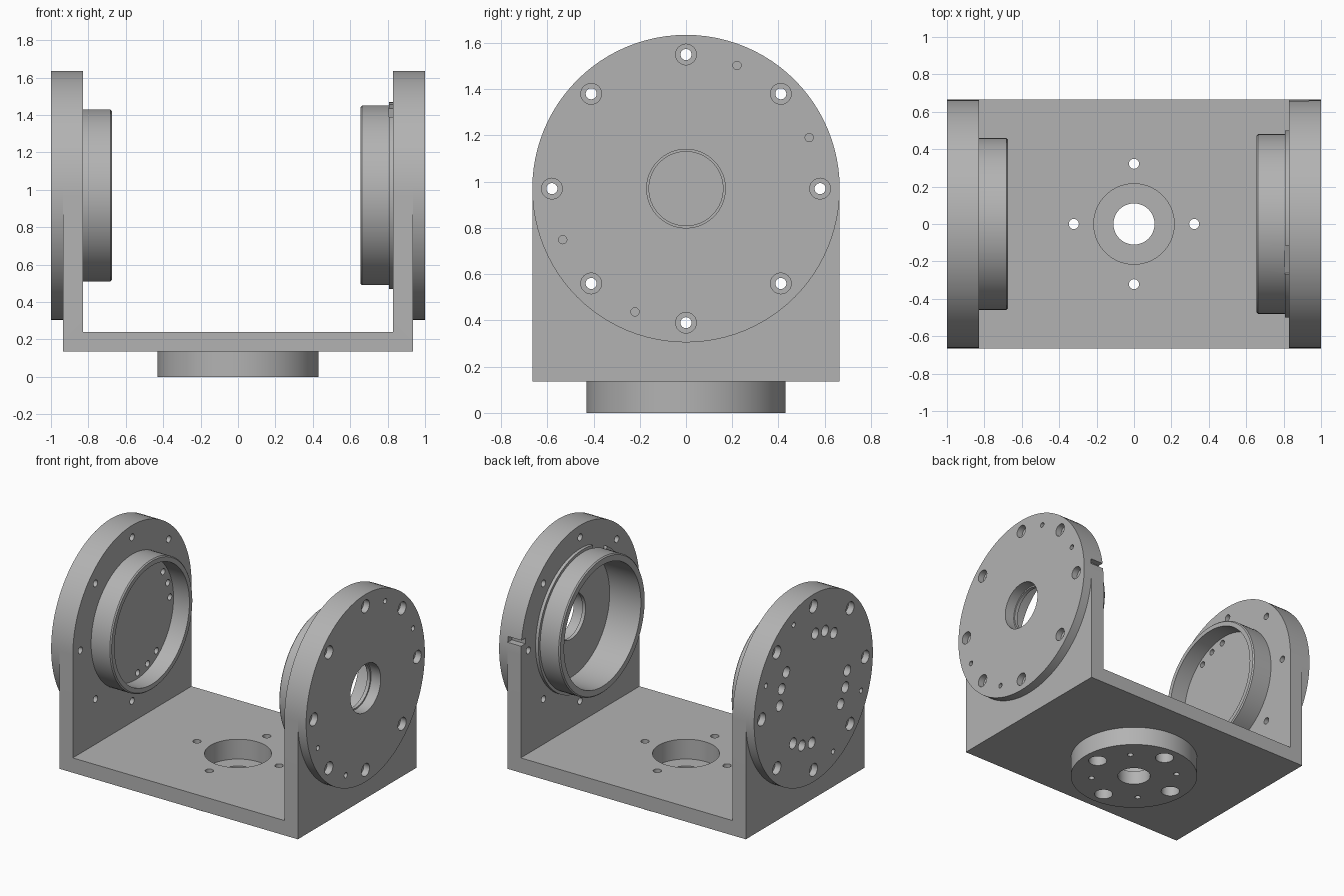
import bpy, bmesh
from math import sin, cos, pi, radians
from mathutils import Matrix, Vector

if "Cube" in bpy.data.objects:
    bpy.data.objects.remove(bpy.data.objects["Cube"], do_unlink=True)

AXIS_Z = 0.97      # height of the tilt axis
RADIUS = 0.665     # plate radius, also half the depth
metal = bpy.data.materials.new("machined grey metal")
metal.use_nodes = True
GREY = (0.45, 0.45, 0.45, 1)
metal.diffuse_color = GREY
metal.node_tree.nodes["Principled BSDF"].inputs["Base Color"].default_value = GREY


def finish(bm, name):
    bmesh.ops.recalc_face_normals(bm, faces=bm.faces)
    mesh = bpy.data.meshes.new(name)
    bm.to_mesh(mesh)
    bm.free()
    mesh.materials.append(metal)
    obj = bpy.data.objects.new(name, mesh)
    bpy.context.collection.objects.link(obj)
    return obj


def lathe(bm, profile, along="X", at=(0, 0), closed=False, n=96):
    """Revolve (position, radius) pairs about an x or z axis line."""
    rings = []
    for t, r in profile:
        ring = []
        for i in range(n):
            u, v = r * sin(2 * pi * i / n), r * cos(2 * pi * i / n)
            if along == "X":
                co = (t, at[0] + u, AXIS_Z + at[1] + v)
            else:
                co = (at[0] + u, at[1] + v, t)
            ring.append(bm.verts.new(co))
        rings.append(ring)
    pairs = list(zip(rings, rings[1:]))
    if closed:
        pairs.append((rings[-1], rings[0]))
    else:
        bm.faces.new(rings[0])
        bm.faces.new(rings[-1])
    for a, b in pairs:
        for i in range(n):
            j = (i + 1) % n
            bm.faces.new((a[i], a[j], b[j], b[i]))


def box(bm, center, size, tilt=0):
    m = Matrix.Translation(center) @ Matrix.Rotation(tilt, 4, "X") @ Matrix.Diagonal((*size, 1))
    bmesh.ops.create_cube(bm, size=1, matrix=m)


def polar(radius, degrees):
    return radius * sin(radians(degrees)), radius * cos(radians(degrees))


def cut(targets, bm):
    tool = finish(bm, "cutter")
    tool.hide_render = True
    for obj in targets:
        mod = obj.modifiers.new("cut", "BOOLEAN")
        mod.object, mod.operation, mod.solver = tool, "DIFFERENCE", "EXACT"
        bpy.context.view_layer.objects.active = obj
        bpy.ops.object.modifier_apply(modifier=mod.name)
    bpy.data.objects.remove(tool, do_unlink=True)


def turned(name, profile, along="X", closed=False):
    bm = bmesh.new()
    lathe(bm, profile, along, closed=closed)
    return finish(bm, name)


# U-shaped bracket: arched side outline swept across, then hollowed
bm = bmesh.new()
outline = [(-RADIUS, 0.135), (RADIUS, 0.135)]
outline += [(RADIUS * cos(pi * i / 48), AXIS_Z + RADIUS * sin(pi * i / 48)) for i in range(49)]
face = bm.faces.new([bm.verts.new((-0.935, y, z)) for y, z in outline])
swept = bmesh.ops.extrude_face_region(bm, geom=[face])["geom"]
bmesh.ops.translate(bm, vec=Vector((1.87, 0, 0)),
                    verts=[v for v in swept if isinstance(v, bmesh.types.BMVert)])
bracket = finish(bm, "bracket")
bm = bmesh.new()
box(bm, (0, 0, 1.24), (1.66, 2, 2))
cut([bracket], bm)

# Base flange and outer plates
base_flange = turned("base_flange", [(0, 0.43), (0.135, 0.43)], "Z")
left_plate = turned("left_plate", [(0.935, RADIUS), (1, RADIUS)])
right_plate = turned("right_plate", [(-0.935, RADIUS), (-1, RADIUS)])

# Inner hubs: a deep stepped ring on the left, a shallow cup on the right
left_hub = turned("left_hub", [(0.83, 0.43), (0.655, 0.43), (0.655, 0.472), (0.663, 0.48),
                               (0.808, 0.48), (0.808, 0.5), (0.83, 0.5)], closed=True)
right_hub = turned("right_hub", [(-0.83, 0.46), (-0.683, 0.46), (-0.675, 0.452),
                                 (-0.675, 0.42), (-0.8, 0.42)])

# Left bore, hub cavity and cable slot
bm = bmesh.new()
lathe(bm, [(0.8, 0.43), (0.9, 0.43), (0.9, 0.16), (0.925, 0.16), (0.925, 0.17), (1.1, 0.17)])
cut([bracket, left_plate], bm)
bm = bmesh.new()
box(bm, (0.88, RADIUS, 1.05), (0.12, 0.1, 0.04))
cut([bracket], bm)
bm = bmesh.new()
box(bm, (0.822, *(Vector(polar(0.505, -23)) + Vector((0, AXIS_Z)))), (0.03, 0.17, 0.07), radians(23))
cut([left_hub], bm)

# Counterbored bolt holes and small dowel holes on both sides
for side, plate in ((1, left_plate), (-1, right_plate)):
    bm = bmesh.new()
    for k in range(8):
        lathe(bm, [(side * 0.8, 0.024), (side * 0.955, 0.024), (side * 0.955, 0.045),
                   (side * 1.1, 0.045)], at=polar(0.58, 45 * k), n=24)
    for angle in (22.5, 67.5, 202.5, 247.5):
        lathe(bm, [(side * 0.9, 0.018), (side * 1.1, 0.018)], at=polar(0.577, angle), n=16)
    cut([bracket, plate], bm)

# Four groups of three bolts through the right hub
bm = bmesh.new()
for k in range(4):
    for offset in (-17, 0, 17):
        lathe(bm, [(-0.75, 0.022), (-0.95, 0.022), (-0.95, 0.038), (-1.1, 0.038)],
              at=polar(0.38, 90 * k - 20 + offset), n=24)
cut([bracket, right_plate, right_hub], bm)

# Base recess, mounting bolts and dowels
bm = bmesh.new()
lathe(bm, [(-0.1, 0.11), (0.1, 0.11), (0.1, 0.215), (0.4, 0.215)], "Z")
for k in range(4):
    lathe(bm, [(-0.1, 0.062), (0.08, 0.062), (0.08, 0.027), (0.4, 0.027)], "Z",
          polar(0.322, 90 * k), n=24)
    lathe(bm, [(-0.1, 0.02), (0.09, 0.02)], "Z", polar(0.29, 90 * k + 45), n=16)
cut([bracket, base_flange], bm)

# Smooth curved walls, crisp edges
for obj in (bracket, base_flange, left_plate, right_plate, left_hub, right_hub):
    bpy.ops.object.select_all(action="DESELECT")
    obj.select_set(True)
    bpy.context.view_layer.objects.active = obj
    bpy.ops.object.shade_smooth_by_angle(angle=radians(30))
